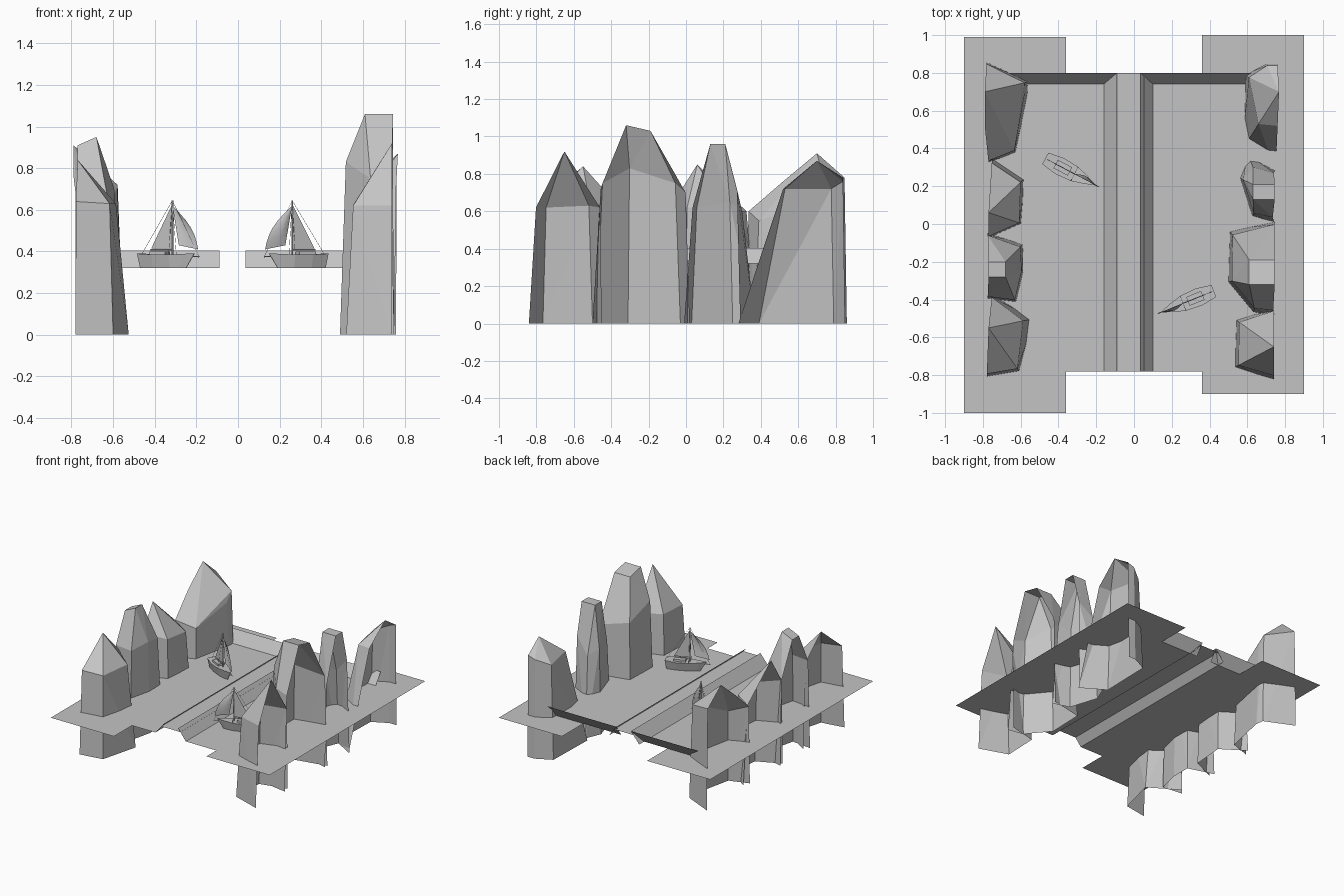
import bpy, bmesh
from math import radians, sin, pi
from mathutils import Matrix, Vector

if "Cube" in bpy.data.objects:
    bpy.data.objects.remove(bpy.data.objects["Cube"], do_unlink=True)

grey = bpy.data.materials.new("stone grey")
grey.use_nodes = True
grey.diffuse_color = (0.55, 0.55, 0.55, 1)
grey.node_tree.nodes["Principled BSDF"].inputs["Base Color"].default_value = (0.55, 0.55, 0.55, 1)

WATER, RIM = 0.32, 0.405


def finish(name, bm, matrix=None):
    mesh = bpy.data.meshes.new(name)
    bm.to_mesh(mesh)
    bm.free()
    mesh.materials.append(grey)
    obj = bpy.data.objects.new(name, mesh)
    bpy.context.collection.objects.link(obj)
    if matrix:
        obj.matrix_world = matrix
    return obj


def sheet(name, faces, matrix=None):
    """Open surface made of a few separate polygons."""
    bm = bmesh.new()
    for points in faces:
        bm.faces.new([bm.verts.new(p) for p in points])
    return finish(name, bm, matrix)


def flat(x0, x1, y0, y1, z):
    return [(x0, y0, z), (x1, y0, z), (x1, y1, z), (x0, y1, z)]


def rod(bm, a, b, radius, sides=6):
    a, b = Vector(a), Vector(b)
    axis = b - a
    turn = axis.to_track_quat("Z", "Y").to_matrix().to_4x4()
    bmesh.ops.create_cone(bm, cap_ends=True, segments=sides, radius1=radius, radius2=radius,
                          depth=axis.length, matrix=Matrix.Translation((a + b) / 2) @ turn)


def rock(name, columns, peaks):
    """Faceted half shell, open below and on its outer side.
    Each column is x, y of the foot, shoulder height and lean towards the peak."""
    bm = bmesh.new()
    center = sum((Vector(p) for p in peaks), Vector()) / len(peaks)
    side = 1 if center.x > 0 else -1
    for x, y, z, lean in columns:
        bm.verts.new((x, y, 0))
        bm.verts.new((x + (center.x - x) * lean, y + (center.y - y) * lean, z))
    for p in peaks:
        bm.verts.new(p)
    bmesh.ops.convex_hull(bm, input=bm.verts)
    bm.normal_update()
    open_faces = [f for f in bm.faces if f.normal.z < -0.9 or f.normal.x * side > 0.8]
    bmesh.ops.delete(bm, geom=open_faces, context="FACES")
    bmesh.ops.delete(bm, geom=[v for v in bm.verts if not v.link_faces], context="VERTS")
    bmesh.ops.dissolve_limit(bm, angle_limit=radians(1), verts=bm.verts, edges=bm.edges)
    return finish(name, bm)


# Water sheets on both sides of the raised channel
sheet("left_water", [flat(-0.9, -0.36, -1, 0.99, WATER), flat(-0.36, -0.16, -0.78, 0.74, WATER)])
sheet("right_water", [flat(0.36, 0.9, -0.9, 1, WATER), flat(0.1, 0.36, -0.78, 0.74, WATER)])
sheet("channel_floor", [flat(-0.11, 0.055, -0.78, 0.8, RIM - 0.025)])

# Sloped banks along the channel and the back, crossing at the corners
for name, low, high, end in (("left_bank", -0.16, -0.09, -0.66), ("right_bank", 0.1, 0.035, 0.66)):
    sheet(name, [[(low, -0.78, WATER), (high, -0.78, RIM), (high, 0.8, RIM), (low, 0.8, WATER)],
                 [(high, 0.74, WATER), (high, 0.8, RIM), (end, 0.8, RIM), (end, 0.74, WATER)]])

# Rock pillars on the right
rock("right_rock_front",
     [(0.74, -0.84, 0.62, 0.2), (0.52, -0.765, 0.62, 0.15), (0.53, -0.5, 0.63, 0.13), (0.74, -0.45, 0.62, 0.05)],
     [(0.74, -0.65, 0.92)])
rock("right_rock_tall",
     [(0.75, -0.5, 0.72, 0.18), (0.63, -0.48, 0.75, 0.15), (0.49, -0.31, 0.83, 0.15),
      (0.5, -0.03, 0.75, 0.12), (0.75, 0.02, 0.7, 0.08)],
     [(x, y, z) for x in (0.61, 0.745) for y, z in ((-0.32, 1.06), (-0.19, 1.03))])
rock("right_rock_middle",
     [(0.75, -0.01, 0.62, 0.25), (0.62, 0.03, 0.62, 0.2), (0.55, 0.25, 0.65, 0.2),
      (0.6, 0.37, 0.6, 0.35), (0.75, 0.29, 0.72, 0.15)],
     [(x, y, 0.96) for x in (0.63, 0.745) for y in (0.13, 0.21)])
rock("right_rock_back",
     [(0.75, 0.28, 0.72, 0.57), (0.57, 0.39, 0.72, 0.45), (0.58, 0.79, 0.72, 0.15),
      (0.7, 0.85, 0.76, 0.07), (0.76, 0.85, 0.78, 0.07)],
     [(0.768, 0.7, 0.87)])

# Rock pillars on the left
rock("left_rock_front",
     [(-0.78, -0.82, 0.64, 0.1), (-0.6, -0.79, 0.63, 0.1), (-0.525, -0.5, 0.63, 0.25), (-0.75, -0.36, 0.66, 0.15)],
     [(-0.77, -0.55, 0.84)])
rock("left_rock_tall",
     [(-0.78, -0.4, 0.68, 0.1), (-0.62, -0.42, 0.68, 0.1), (-0.58, -0.25, 0.7, 0.1),
      (-0.58, -0.1, 0.68, 0.15), (-0.78, -0.04, 0.65, 0.1)],
     [(x, y, z) for x, z in ((-0.68, 0.95), (-0.77, 0.91)) for y in (-0.28, -0.2)])
rock("left_rock_middle",
     [(-0.77, -0.08, 0.65, 0.1), (-0.59, 0.0, 0.62, 0.1), (-0.57, 0.25, 0.6, 0.15), (-0.75, 0.37, 0.6, 0.15)],
     [(-0.77, 0.06, 0.85)])
rock("left_rock_back",
     [(-0.77, 0.32, 0.6, 0.05), (-0.62, 0.37, 0.55, 0.08), (-0.55, 0.7, 0.65, 0.12),
      (-0.56, 0.76, 0.72, 0.08), (-0.78, 0.86, 0.78, 0.05)],
     [(-0.79, 0.7, 0.91), (-0.79, 0.52, 0.76)])


def sailboat(side, x, y, heading):
    place = Matrix.Translation((x, y, WATER)) @ Matrix.Rotation(radians(heading), 4, "Z")

    # Hull lofted through stations from stern to bow
    bm = bmesh.new()
    rings = []
    for sx, keel_x, w in ((-0.175, -0.165, 0.034), (-0.09, -0.09, 0.048),
                          (0, 0, 0.042), (0.07, 0.045, 0.022), (0.12, 0.075, 0.003)):
        rise = 0.063 + abs(sx + 0.04) * 0.05
        rings.append([bm.verts.new(p) for p in ((sx, -w, rise), (keel_x, -w * 0.6, 0),
                                                (keel_x, w * 0.6, 0), (sx, w, rise))])
    for r, s in zip(rings, rings[1:]):
        for i in range(4):
            j = (i + 1) % 4
            bm.faces.new((r[i], r[j], s[j], s[i]))
    bm.faces.new(rings[0])
    bm.faces.new(rings[-1])
    bmesh.ops.recalc_face_normals(bm, faces=bm.faces)
    finish(side + "_boat_hull", bm, place)

    # Cabin on the deck
    bm = bmesh.new()
    bmesh.ops.create_cube(bm, size=1, matrix=Matrix.Translation((-0.07, 0, 0.071))
                          @ Matrix.Diagonal((0.085, 0.05, 0.02, 1)))
    finish(side + "_boat_cabin", bm, place)

    # Mast, boom, bowsprit and rigging
    bm = bmesh.new()
    head, tip = (0, 0, 0.325), (0.145, 0, 0.055)
    rod(bm, (0, 0, 0.03), head, 0.004)
    rod(bm, (0, 0, 0.088), (-0.12, 0, 0.088), 0.003)
    rod(bm, (0.05, 0, 0.06), tip, 0.003)
    for foot in (tip, (-0.165, 0, 0.07), (0, 0.04, 0.065), (0, -0.04, 0.065)):
        rod(bm, head, foot, 0.001, 3)
    finish(side + "_boat_rigging", bm, place)

    # Main sail and bulging fore sail
    sheet(side + "_boat_main_sail", [[(-0.005, 0, 0.3), (-0.005, 0, 0.095), (-0.115, 0, 0.095)]], place)
    bm = bmesh.new()
    steps = 6
    rows = []
    for i in range(steps + 1):
        t = i / steps
        luff = 0.14 * t + 0.03 * sin(pi * t)
        leech = 0.035 * t
        z = 0.3 - 0.21 * t
        rows.append([bm.verts.new((leech, 0, z + 0.02 * t)),
                     bm.verts.new(((leech + luff) / 2, 0.018 * sin(pi * t), z + 0.01 * t)),
                     bm.verts.new((luff, 0, z))])
    for r, s in zip(rows, rows[1:]):
        for k in range(2):
            bm.faces.new((r[k], r[k + 1], s[k + 1], s[k]))
    bmesh.ops.remove_doubles(bm, verts=bm.verts, dist=0.0002)
    for f in bm.faces:
        f.smooth = True
    finish(side + "_boat_fore_sail", bm, place)


sailboat("left", -0.315, 0.265, -28)
sailboat("right", 0.26, -0.42, 202)
